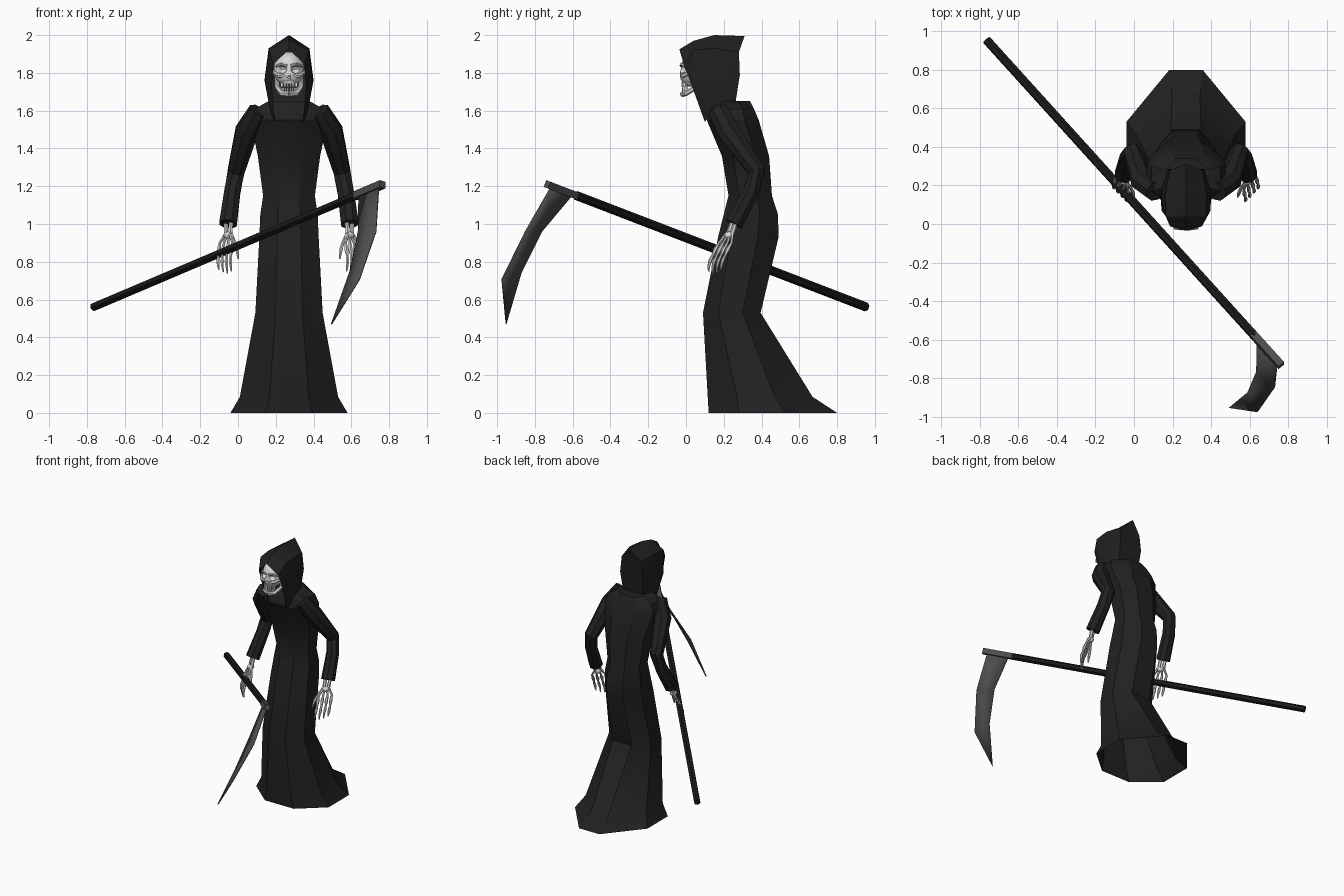
import bpy, bmesh, math
from mathutils import Vector

if "Cube" in bpy.data.objects:
    bpy.data.objects.remove(bpy.data.objects["Cube"])

CX = 0.27  # centre line of the figure


def material(name, r, g, b):
    m = bpy.data.materials.new(name)
    m.diffuse_color = (r, g, b, 1)
    m.use_nodes = True
    m.node_tree.nodes["Principled BSDF"].inputs["Base Color"].default_value = m.diffuse_color
    return m


CLOTH = material("black_cloth", 0.015, 0.015, 0.015)
WOOD = material("dark_wood", 0.010, 0.010, 0.010)
METAL = material("dark_metal", 0.075, 0.075, 0.075)
BONE = material("bone", 0.68, 0.68, 0.66)


def finish(name, bm, mat, angle=30):
    bmesh.ops.recalc_face_normals(bm, faces=bm.faces)
    me = bpy.data.meshes.new(name)
    bm.to_mesh(me)
    bm.free()
    ob = bpy.data.objects.new(name, me)
    bpy.context.collection.objects.link(ob)
    me.materials.append(mat)
    bpy.ops.object.select_all(action='DESELECT')
    ob.select_set(True)
    bpy.context.view_layer.objects.active = ob
    bpy.ops.object.shade_smooth_by_angle(angle=math.radians(angle))
    return ob


def loft(bm, rings, closed=True, cap_start=False, cap_end=False):
    rows = [[bm.verts.new(p) for p in r] for r in rings]
    n = len(rows[0])
    for a, b in zip(rows, rows[1:]):
        for i in range(n if closed else n - 1):
            j = (i + 1) % n
            bm.faces.new((a[i], a[j], b[j], b[i]))
    if cap_start:
        bm.faces.new(rows[0])
    if cap_end:
        bm.faces.new(rows[-1])
    return rows


def tube(bm, path, radii, sides=6):
    pts = [Vector(p) for p in path]
    rings = []
    for i, p in enumerate(pts):
        t = (pts[min(i + 1, len(pts) - 1)] - pts[max(i - 1, 0)]).normalized()
        u = (Vector((1, 0, 0)) - t * t.x).normalized()
        v = t.cross(u)
        rings.append([p + radii[i] * (u * math.cos(a) + v * math.sin(a))
                      for a in (math.tau * (k + 0.5) / sides for k in range(sides))])
    loft(bm, rings, cap_start=True, cap_end=True)


def ellipsoid(bm, centre, radii, seg=16):
    geo = bmesh.ops.create_uvsphere(bm, u_segments=seg, v_segments=seg // 2 + 2, radius=1)
    for v in geo['verts']:
        v.co = Vector(centre) + Vector(a * b for a, b in zip(v.co, radii))


# Robe: eight-sided rings (z, front y, side y, side y, back y, half width), open hem
rings = []
for z, yf, y1, y2, yb, w in [
        (0, .12, .28, .53, .80, .31), (.085, .115, .27, .47, .67, .26),
        (.53, .09, .17, .30, .395, .178), (.93, .17, .24, .38, .49, .157),
        (1.05, .20, .27, .39, .487, .152), (1.15, .225, .28, .38, .455, .137),
        (1.36, .19, .25, .37, .44, .165), (1.55, .11, .17, .31, .385, .205),
        (1.61, .12, .17, .30, .36, .18), (1.65, .15, .19, .28, .34, .11)]:
    f, b = w * .4, w * .28 if z < .1 else w * .45
    rings.append([(CX + x, y, z) for x, y in (
        (-f, yf), (f, yf), (w, y1), (w, y2), (b, yb), (-b, yb), (-w, y2), (-w, y1))])
bm = bmesh.new()
loft(bm, rings, cap_end=True)
finish("robe", bm, CLOTH)

# Hood: half arches from ridge to neck, front to back, mirrored about the centre
arches = [
    [(0, -.035, 1.925), (.083, -.012, 1.845), (.09, .03, 1.735), (.075, .10, 1.54)],
    [(0, .04, 1.97), (.105, .04, 1.92), (.128, .07, 1.76), (.095, .13, 1.58)],
    [(0, .15, 2.0), (.108, .15, 1.93), (.13, .17, 1.76), (.10, .19, 1.60)],
    [(0, .31, 1.995), (.085, .28, 1.91), (.095, .285, 1.79), (.085, .26, 1.63)]]
rows = []
for arch in arches:
    full = [(-x, y, z) for x, y, z in arch[:0:-1]] + arch
    rows.append([(CX + x, y, z) for x, y, z in full])
bm = bmesh.new()
back = loft(bm, rows, closed=False)[-1]
bm.faces.new((back[2], back[3], back[4]))
bm.faces.new((back[1], back[2], back[4], back[5]))
bm.faces.new((back[0], back[1], back[5], back[6]))
finish("hood", bm, CLOTH)

# Sleeves and skeletal hands, mirrored
for s, side in ((-1, "right"), (1, "left")):
    def P(dx, y, z):
        return (CX + s * dx, y, z)

    bm = bmesh.new()
    tube(bm, [P(.16, .17, 1.60), P(.225, .225, 1.49), P(.28, .375, 1.28),
              P(.30, .345, 1.17), P(.323, .255, 1.0)],
         [.055, .064, .048, .046, .05], 8)
    finish(side + "_sleeve", bm, CLOTH)

    bm = bmesh.new()
    for k in (-1, 1):  # forearm bones
        tube(bm, [P(.32 + k * .014, .265 + k * .01, 1.04),
                  P(.322 + k * .012, .235 + k * .01, .95)], [.011, .013])
    ellipsoid(bm, P(.322, .228, .94), (.026, .028, .02), 8)  # wrist
    for i in range(4):  # fingers
        e = .012 * abs(i - 1.2)
        x, y = .30 + .022 * i, .155 + .022 * i
        tube(bm, [P(.31 + .009 * i, .21 + .012 * i, .945), P(x, y + .02, .90),
                  P(x + .004, y, .865), P(x + .008, y - .013, .835),
                  P(x + .010, y - .027, .805), P(x + .008, y - .035, .775),
                  P(x + .004, y - .035, .735 + e)],
             [.009, .007, .012, .007, .010, .007, .004])
    tube(bm, [P(.305, .215, .945), P(.285, .185, .90), P(.275, .16, .865),
              P(.268, .14, .815)], [.009, .008, .010, .004])  # thumb
    finish(side + "_hand", bm, BONE, 40)

# Skull: cranium with carved eye sockets and nose
bm = bmesh.new()
for s in (-1, 1):
    ellipsoid(bm, (CX + s * .035, -.022, 1.818), (.024, .03, .021), 12)
tube(bm, [(CX, -.07, 1.778), (CX, .03, 1.778)], [.014, .014], 3)
cutter = finish("socket_cutter", bm, BONE)
cutter.hide_render = True
bm = bmesh.new()
ellipsoid(bm, (CX, .065, 1.822), (.082, .092, .09), 24)
for v in bm.verts:  # flatten and narrow the face
    if v.co.z < 1.82 and v.co.y < .065:
        k = (1.82 - v.co.z) / .09
        v.co.y -= .035 * k
        v.co.x = CX + (v.co.x - CX) * (1 + .15 * k)
cranium = finish("cranium", bm, BONE, 40)
cut = cranium.modifiers.new("sockets", 'BOOLEAN')
cut.operation = 'DIFFERENCE'
cut.solver = 'EXACT'
cut.object = cutter

# Cheekbones, brow and jaws
bm = bmesh.new()
for s in (-1, 1):
    tube(bm, [(CX + s * .02, -.025, 1.782), (CX + s * .055, -.018, 1.785),
              (CX + s * .078, .02, 1.80), (CX + s * .08, .07, 1.81)],
         [.008, .012, .010, .007])
    tube(bm, [(CX + s * .01, -.026, 1.838), (CX + s * .038, -.024, 1.846),
              (CX + s * .068, .005, 1.835)], [.008, .009, .006])
    tube(bm, [(CX + s * .068, .07, 1.79), (CX + s * .062, .055, 1.725),
              (CX + s * .04, .0, 1.692), (CX, -.018, 1.688)],
         [.010, .014, .014, .016])
ellipsoid(bm, (CX, .025, 1.755), (.05, .048, .028), 12)
finish("cheeks_and_jaw", bm, BONE, 40)

# Teeth: two arched rows
bm = bmesh.new()
for z0, z1, r in ((1.726, 1.748, .046), (1.70, 1.723, .043)):
    for i in range(8):
        a = math.radians(-63 + 18 * i)
        x, y = CX + r * math.sin(a), .025 - r * math.cos(a)
        tube(bm, [(x, y, z0), (x, y, z1)], [.0065, .0065], 4)
finish("teeth", bm, BONE)

# Scythe shaft with a metal collar at its head
TAIL, HEAD = Vector((-.765, .955, .56)), Vector((.765, -.735, 1.21))
bm = bmesh.new()
tube(bm, [TAIL, TAIL.lerp(HEAD, .91)], [.024, .024], 6)
finish("scythe_shaft", bm, WOOD)
bm = bmesh.new()
tube(bm, [TAIL.lerp(HEAD, .905), HEAD], [.027, .027], 4)
finish("scythe_collar", bm, METAL)

# Curved blade: outer and inner edges meeting at the tip
outer = [(.745, -.715, 1.195), (.73, -.85, .96), (.642, -.975, .705)]
inner = [(.64, -.61, 1.145), (.637, -.765, .96), (.592, -.872, .745)]
bm = bmesh.new()
o, n = ([bm.verts.new(p) for p in edge] for edge in (outer, inner))
tip = bm.verts.new((.495, -.953, .47))
for i in range(2):
    bm.faces.new((o[i], o[i + 1], n[i + 1], n[i]))
bm.faces.new((o[2], tip, n[2]))
blade = finish("scythe_blade", bm, METAL)
thick = blade.modifiers.new("thickness", 'SOLIDIFY')
thick.thickness = .008
thick.offset = 0
